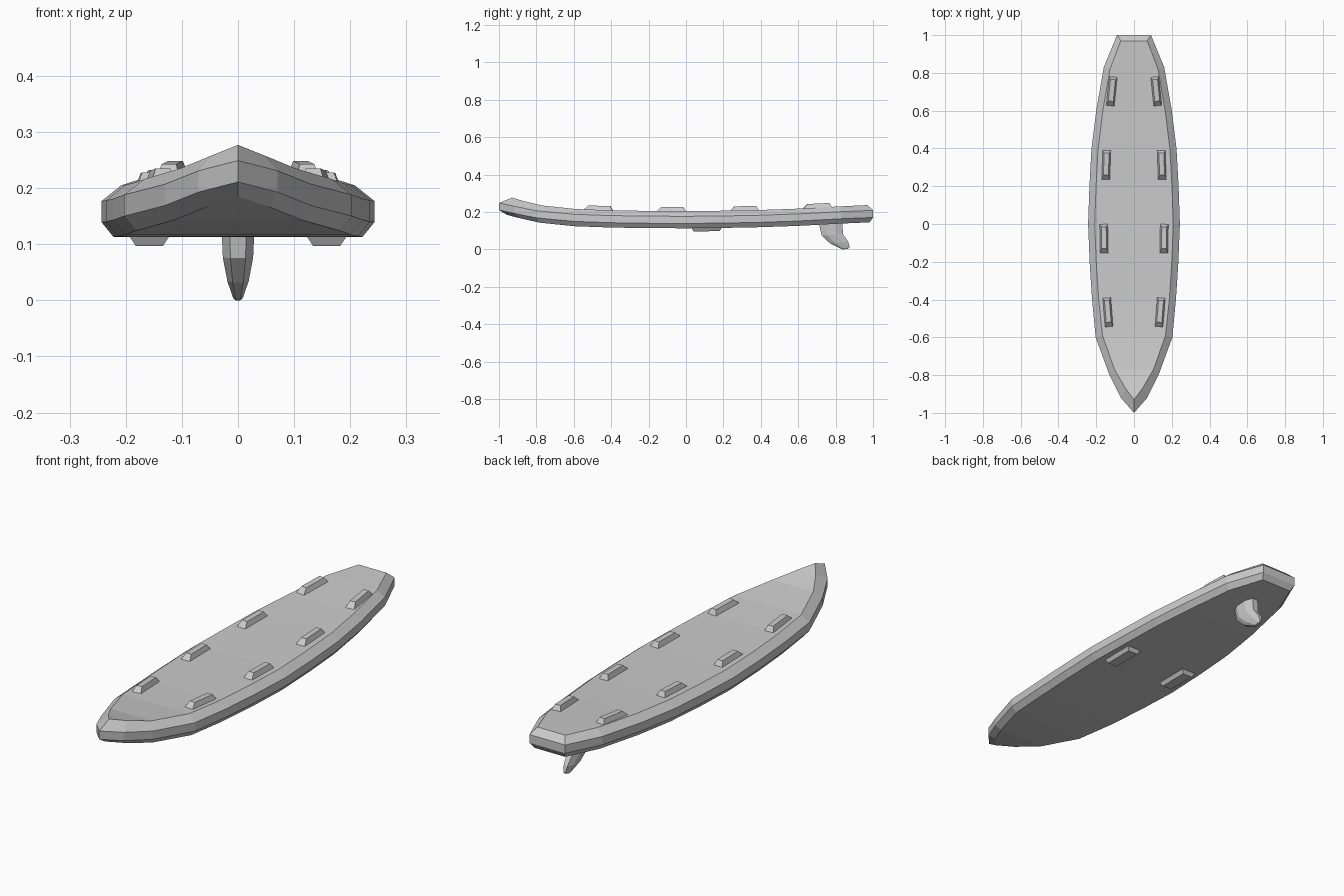
import bpy
import bmesh
from math import cos, sin

cube = bpy.data.objects.get("Cube")
if cube:
    bpy.data.objects.remove(cube, do_unlink=True)

# Single flat colour
grey = bpy.data.materials.new("light_grey")
grey.use_nodes = True
GREY = (0.6, 0.6, 0.6, 1)
grey.diffuse_color = GREY
grey.node_tree.nodes["Principled BSDF"].inputs["Base Color"].default_value = GREY

# Board stations: y, half width, height of the underside
STATIONS = [(-1, 0, .185), (-.92, .07, .167), (-.8, .13, .143), (-.6, .203, .124),
            (-.4, .222, .117), (-.2, .235, .114), (0, .243, .113), (.2, .236, .115),
            (.4, .225, .119), (.6, .2, .126), (.83, .16, .138), (1, .09, .145)]
# How far the deck edge lies inside the outline at each station: dx, dy
INSET = [(0, .07), (.025, .05), (.027, .03), (.036, .01)] + [(.035, 0)] * 6 + [(.033, -.01), (.02, -.03)]
THICKNESS = .092


def rocker(y):
    """Height of the underside at y."""
    for (y0, _, z0), (y1, _, z1) in zip(STATIONS, STATIONS[1:]):
        if y <= y1:
            return z0 + (z1 - z0) * (y - y0) / (y1 - y0)
    return STATIONS[-1][2]


def finish(name, bm):
    bmesh.ops.remove_doubles(bm, verts=bm.verts, dist=0.0001)
    bmesh.ops.recalc_face_normals(bm, faces=bm.faces)
    mesh = bpy.data.meshes.new(name)
    bm.to_mesh(mesh)
    bm.free()
    mesh.materials.append(grey)
    obj = bpy.data.objects.new(name, mesh)
    bpy.context.collection.objects.link(obj)
    return obj


def add_face(bm, verts):
    """Face that tolerates points meeting at the nose."""
    unique = []
    for v in verts:
        if all((v.co - u.co).length > 0.0001 for u in unique):
            unique.append(v)
    if len(unique) > 2:
        bm.faces.new(unique)


def make_board():
    bm = bmesh.new()
    # Four levels from deck edge to underside edge: height, share of inset
    levels = [(THICKNESS, 1), (.064, 0), (.026, 0), (0, .6)]
    sections = []
    for (y, x, z), (dx, dy) in zip(STATIONS, INSET):
        right = [(x - dx * k, y + dy * k, z + h) for h, k in levels]
        ring = right + [(-a, b, c) for a, b, c in reversed(right)]
        sections.append([bm.verts.new(p) for p in ring])
    for a, b in zip(sections, sections[1:]):
        for i in range(8):
            j = (i + 1) % 8
            add_face(bm, [a[i], a[j], b[j], b[i]])
    # Square tail in three bands
    tail = sections[-1]
    for i in range(3):
        add_face(bm, [tail[i], tail[i + 1], tail[6 - i], tail[7 - i]])
    return finish("board", bm)


def make_block(name, x, y, width, length, angle, base, top, slopes):
    """Tapered block following the board's curve; slopes = side, front, back."""
    side, front, back = slopes
    bm = bmesh.new()
    rings = []
    for h, k in ((base, 0), (top, 1)):
        w = width / 2 - side * k
        y0, y1 = -length / 2 + front * k, length / 2 - back * k
        ring = []
        for u, v in ((-w, y0), (w, y0), (w, y1), (-w, y1)):
            px = x + u * cos(angle) - v * sin(angle)
            py = y + u * sin(angle) + v * cos(angle)
            ring.append(bm.verts.new((px, py, rocker(py) + h)))
        rings.append(ring)
    a, b = rings
    bm.faces.new(a)
    bm.faces.new(b)
    for i in range(4):
        j = (i + 1) % 4
        bm.faces.new([a[i], a[j], b[j], b[i]])
    return finish(name, bm)


def make_fin():
    bm = bmesh.new()
    # Leading point, trailing point (y, z) and half width, from root to tip
    slices = [((.71, .145), (.835, .145), .03), ((.725, .075), (.84, .08), .027),
              ((.77, .032), (.868, .04), .019), ((.83, .003), (.875, .012), .009),
              ((.842, 0), (.868, .004), .006)]
    outline = [(0, .5), (.25, 1), (.7, 1), (1, .5)]
    outline += [(t, -w) for t, w in reversed(outline)]
    rings = []
    for (y0, z0), (y1, z1), half in slices:
        rings.append([bm.verts.new((half * w, y0 + (y1 - y0) * t, z0 + (z1 - z0) * t))
                      for t, w in outline])
    for a, b in zip(rings, rings[1:]):
        for i in range(8):
            j = (i + 1) % 8
            bm.faces.new([a[i], a[j], b[j], b[i]])
    bm.faces.new(rings[0])
    bm.faces.new(rings[-1])
    return finish("fin", bm)


make_board()
make_fin()

# Deck grips (x, y, turn) and underside pads, mirrored left and right
GRIPS = {"front": (.138, -.47, -.08), "front_middle": (.159, -.08, -.02),
         "rear_middle": (.147, .31, .035), "rear": (.118, .7, .1)}
for side, s in (("left", 1), ("right", -1)):
    for place, (x, y, turn) in GRIPS.items():
        make_block(f"{place}_{side}_grip", s * x, y, .05, .17, s * turn,
                   THICKNESS - .01, THICKNESS + .022, (.012, .035, .02))
    make_block(f"{side}_underside_pad", s * .158, .11, .08, .17, 0,
               .008, -.017, (.016, .015, .015))
